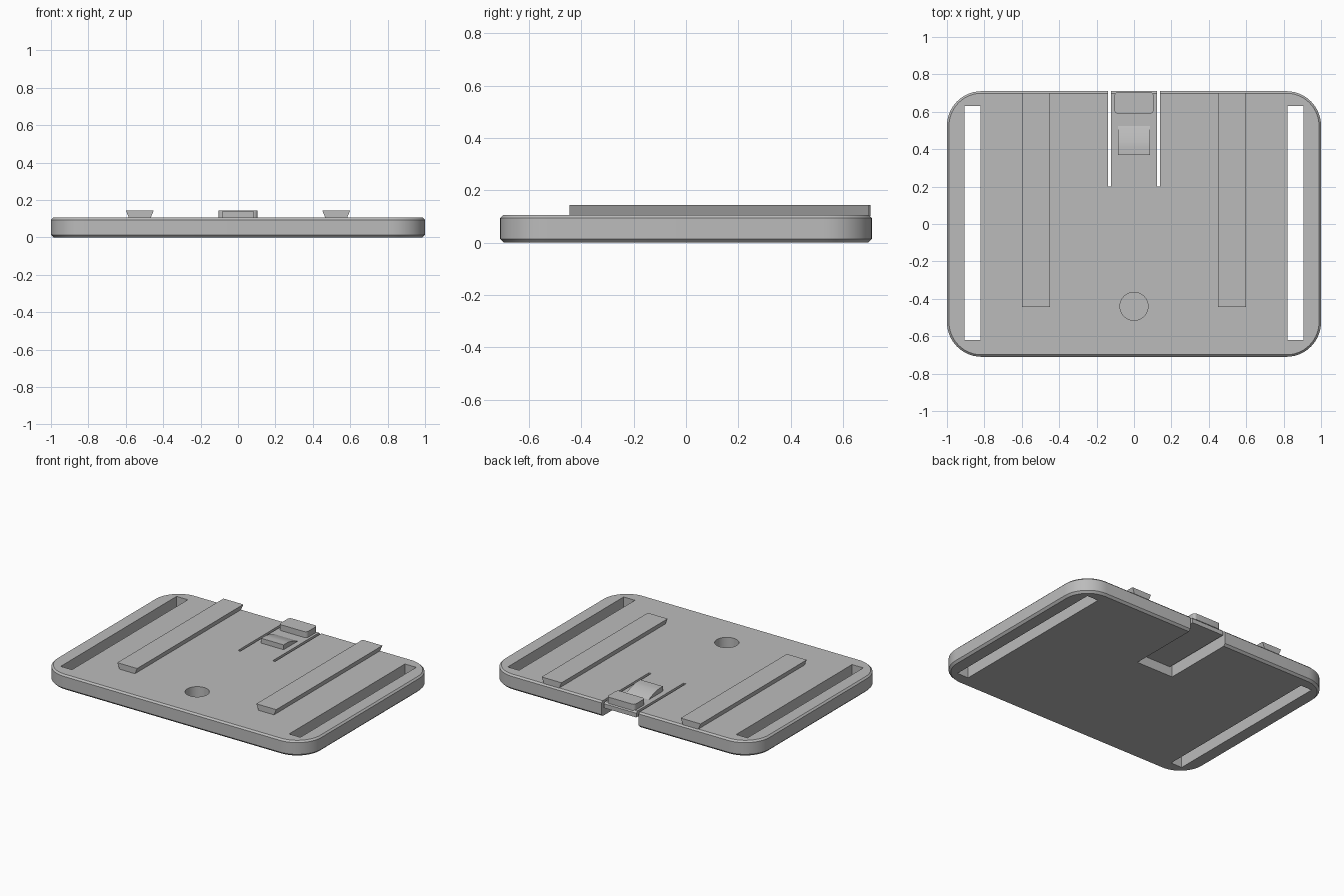
import bpy, bmesh, math
from mathutils import Vector

if "Cube" in bpy.data.objects:
    bpy.data.objects.remove(bpy.data.objects["Cube"], do_unlink=True)

grey = bpy.data.materials.new("grey_plastic")
grey.use_nodes = True
colour = (0.5, 0.5, 0.5, 1)
grey.diffuse_color = colour
grey.node_tree.nodes["Principled BSDF"].inputs["Base Color"].default_value = colour

TOP = 0.105      # upper face of the plate
RAISED = 0.145   # upper face of rails and latch


def loft(name, rings):
    """Closed solid through matching rings of points, capped at both ends."""
    bm = bmesh.new()
    loops = [[bm.verts.new(p) for p in ring] for ring in rings]
    n = len(loops[0])
    for a, b in zip(loops, loops[1:]):
        for i in range(n):
            j = (i + 1) % n
            bm.faces.new((a[i], a[j], b[j], b[i]))
    bm.faces.new(loops[0][::-1])
    bm.faces.new(loops[-1])
    bmesh.ops.recalc_face_normals(bm, faces=bm.faces)
    mesh = bpy.data.meshes.new(name)
    bm.to_mesh(mesh)
    bm.free()
    mesh.materials.append(grey)
    obj = bpy.data.objects.new(name, mesh)
    bpy.context.collection.objects.link(obj)
    return obj


def rounded(hx, y0, y1, r, z, steps=10):
    """Rounded rectangle centred on x = 0."""
    pts = []
    corners = [(hx - r, y1 - r), (-hx + r, y1 - r), (-hx + r, y0 + r), (hx - r, y0 + r)]
    for k, (cx, cy) in enumerate(corners):
        for i in range(steps + 1):
            a = math.pi / 2 * (k + i / steps)
            pts.append((cx + r * math.cos(a), cy + r * math.sin(a), z))
    return pts


def box(name, x0, x1, y0, y1, z0, z1):
    return loft(name, [[(x0, y0, z), (x1, y0, z), (x1, y1, z), (x0, y1, z)] for z in (z0, z1)])


def smooth(obj):
    bpy.ops.object.select_all(action='DESELECT')
    obj.select_set(True)
    bpy.context.view_layer.objects.active = obj
    bpy.ops.object.shade_smooth_by_angle(angle=math.radians(25))


def cut(obj, cutter):
    """Subtract the cutter, apply the result and discard the cutter."""
    bpy.context.view_layer.objects.active = obj
    mod = obj.modifiers.new("cut", 'BOOLEAN')
    mod.operation = 'DIFFERENCE'
    mod.solver = 'EXACT'
    mod.object = cutter
    bpy.ops.object.modifier_apply(modifier=mod.name)
    bpy.data.objects.remove(cutter, do_unlink=True)


# Base plate with chamfered upper and lower rims
plate = loft("base_plate", [
    rounded(1 - c, -0.71 + c, 0.71 - c, 0.185 - c, z, 14)
    for c, z in ((0.014, 0), (0, 0.014), (0, TOP - 0.011), (0.011, TOP))])

# Long strap slots
for s in (-1, 1):
    x0, x1 = sorted((s * 0.82, s * 0.905))
    cut(plate, box("slot_cutter", x0, x1, -0.62, 0.63, -0.1, 0.3))

# Thin flexible tongue: recess from below plus a slit on each side
cut(plate, box("recess_cutter", -0.13, 0.13, 0.2, 0.8, -0.1, 0.065))
for s in (-1, 1):
    x0, x1 = sorted((s * 0.122, s * 0.14))
    cut(plate, box("slit_cutter", x0, x1, 0.2, 0.8, -0.1, 0.3))

# Blind round hole
cut(plate, loft("hole_cutter", [rounded(0.075, -0.515, -0.365, 0.0749, z) for z in (0.02, 0.3)]))
smooth(plate)

# Dovetail rails, wider at the top
for s, name in ((1, "left_rail"), (-1, "right_rail")):
    loft(name, [[(s * x, y, z) for x, z in
                 ((0.468, TOP - 0.003), (0.582, TOP - 0.003), (0.6, RAISED), (0.45, RAISED))]
                for y in (-0.445, 0.7)])

# Finger tab at the end of the tongue
tab = loft("finger_tab", [rounded(0.105, 0.59, 0.705, 0.02, z, 5) for z in (TOP - 0.003, RAISED)])
smooth(tab)

# Latch wedge: upright front, short flat top, curved ramp falling to the rear
ramp = [(0.37, TOP - 0.003), (0.37, 0.138)]
for i in range(9):
    t = i / 8
    ramp.append((0.41 + 0.12 * t, 0.138 - 0.036 * t ** 1.6))
wedge = loft("latch_wedge", [[(x, y, z) for y, z in ramp] for x in (-0.085, 0.085)])
smooth(wedge)
